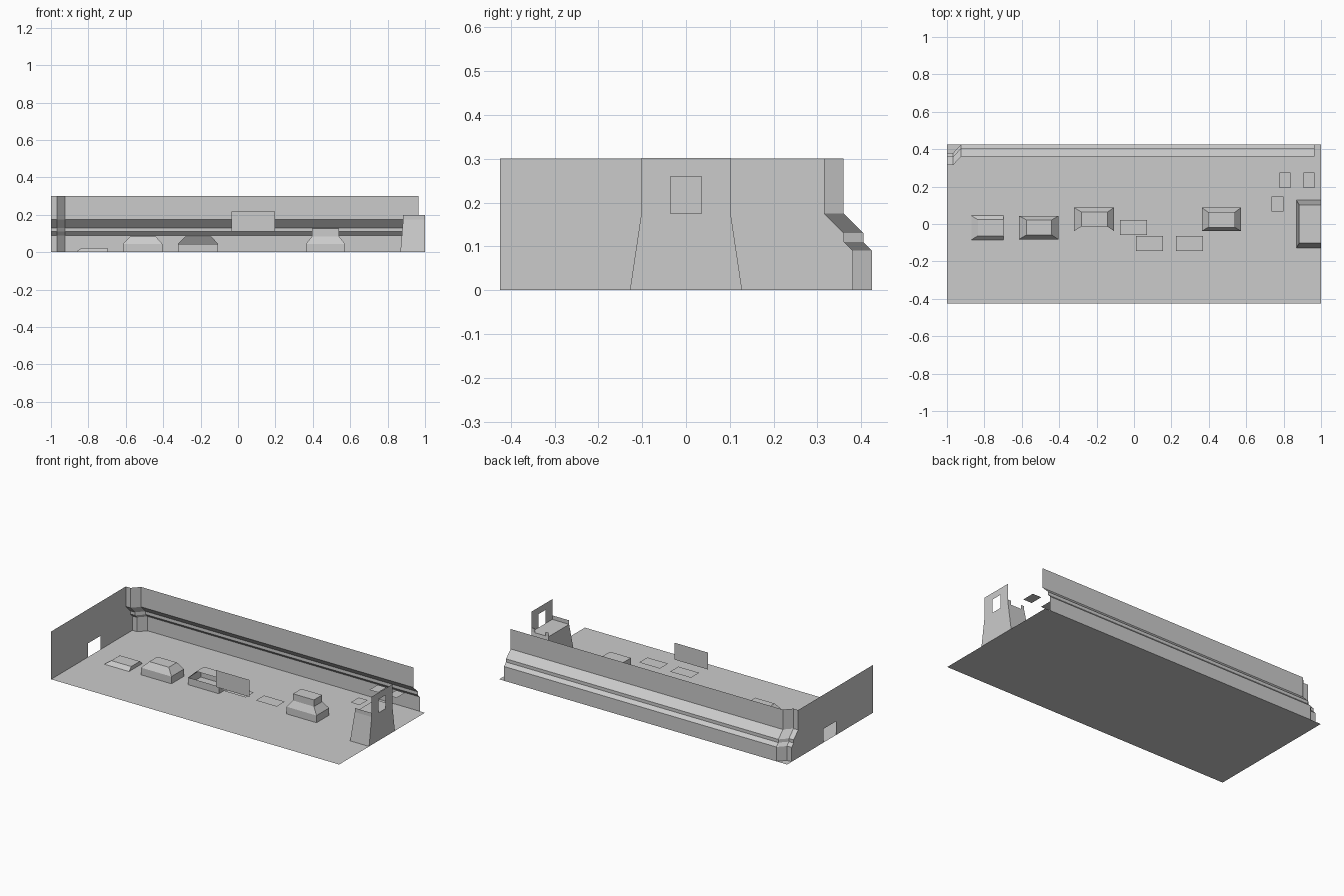
import bpy

if "Cube" in bpy.data.objects:
    bpy.data.objects.remove(bpy.data.objects["Cube"])


def sheet(name, polys):
    """One mesh object made from a few flat polygons given as corner lists."""
    verts, faces = [], []
    for p in polys:
        faces.append(list(range(len(verts), len(verts) + len(p))))
        verts += p
    me = bpy.data.meshes.new(name)
    me.from_pydata(verts, [], faces)
    ob = bpy.data.objects.new(name, me)
    bpy.context.collection.objects.link(ob)
    return ob


def plate(name, x0, x1, y0, y1, z):
    return sheet(name, [[(x0, y0, z), (x1, y0, z), (x1, y1, z), (x0, y1, z)]])


def loft(name, levels, skip=(), cap=True):
    """Stack of rectangles (x0, x1, y0, y1, z) joined by walls; skip = (level, side)."""
    rings = [[(a, c, z), (b, c, z), (b, d, z), (a, d, z)] for a, b, c, d, z in levels]
    polys = []
    for i in range(len(rings) - 1):
        lo, hi = rings[i], rings[i + 1]
        for k in range(4):
            if (i, k) not in skip:
                n = (k + 1) % 4
                polys.append([lo[k], lo[n], hi[n], hi[k]])
    if cap:
        polys.append(rings[-1])
    return sheet(name, polys)


# Floor
plate("floor", -1, 1, -0.425, 0.425, 0)

# Moulded back wall: section swept along a path with a chamfered corner
section = [(0.425, 0), (0.425, 0.09), (0.405, 0.11),
           (0.405, 0.13), (0.36, 0.175), (0.36, 0.30)]
path = [(-1, -0.045), (-0.967, -0.045), (-0.925, 0), (0.966, 0)]
polys = []
for (xa, da), (xb, db) in zip(path, path[1:]):
    for (y0, z0), (y1, z1) in zip(section, section[1:]):
        polys.append([(xa, y0 + da, z0), (xb, y0 + db, z0),
                      (xb, y1 + db, z1), (xa, y1 + da, z1)])
sheet("back_wall", polys)

# Left wall with a doorway, its rear edge following the back wall section
outline = [(y - 0.045, z) for y, z in section]
outline += [(-0.425, 0.30), (-0.425, 0), (-0.062, 0), (-0.062, 0.086),
            (0.062, 0.086), (0.062, 0)]
sheet("left_wall", [[(-1, y, z) for y, z in outline]])

# Gate tower: end plate with window
w, t, b = 0.035, 0.102, 0.128
pieces = [[(-b, 0), (b, 0), (t, 0.175), (w, 0.175), (-w, 0.175), (-t, 0.175)],
          [(-t, 0.26), (-w, 0.26), (w, 0.26), (t, 0.26), (t, 0.302), (-t, 0.302)]]
for s in (-1, 1):
    pieces.append([(s * w, 0.175), (s * t, 0.175), (s * t, 0.26), (s * w, 0.26)])
sheet("tower_plate", [[(1, y, z) for y, z in p] for p in pieces])

# Gate tower: tapered base with a deck, and low parapets
loft("tower_base", [(0.868, 1, -b, b, 0), (0.883, 1, -t, t, 0.175)], skip={(0, 1)})
parapets = [(-t, 0.883, 1), (t, 0.883, 0.905), (t, 0.978, 1)]
sheet("tower_parapets", [[(x0, y, 0.175), (x1, y, 0.175), (x1, y, 0.2), (x0, y, 0.2)]
                         for y, x0, x1 in parapets])

# Low blocks on the floor
loft("ramp_block", [(-0.87, -0.697, -0.085, 0.045, 0), (-0.835, -0.697, -0.063, 0.023, 0.023)])
loft("hipped_block", [(-0.615, -0.405, -0.082, 0.043, 0), (-0.615, -0.405, -0.082, 0.043, 0.045),
                      (-0.575, -0.44, -0.058, 0.022, 0.085)])
loft("open_block", [(-0.32, -0.107, -0.037, 0.088, 0), (-0.32, -0.107, -0.037, 0.088, 0.045),
                    (-0.28, -0.143, -0.013, 0.063, 0.085)], skip={(1, 0)})
loft("stepped_block", [(0.363, 0.572, -0.038, 0.087, 0), (0.363, 0.572, -0.038, 0.087, 0.045),
                       (0.395, 0.54, -0.018, 0.064, 0.085), (0.395, 0.54, -0.018, 0.064, 0.127)])

# Floating ledges
ledges = [(-0.075, 0.07, -0.06, 0.022, 0.045), (0.01, 0.155, -0.145, -0.063, 0.088),
          (0.225, 0.37, -0.145, -0.063, 0.088), (0.735, 0.798, 0.067, 0.148, 0.131),
          (0.777, 0.838, 0.193, 0.276, 0.173), (0.905, 0.966, 0.193, 0.276, 0.173)]
for i, ledge in enumerate(ledges):
    plate(f"ledge_{i + 1}", *ledge)

# Upright panel near the front
sheet("upright_panel", [[(-0.035, -0.168, 0.112), (0.197, -0.168, 0.112),
                         (0.197, -0.168, 0.218), (-0.035, -0.168, 0.218)]])
